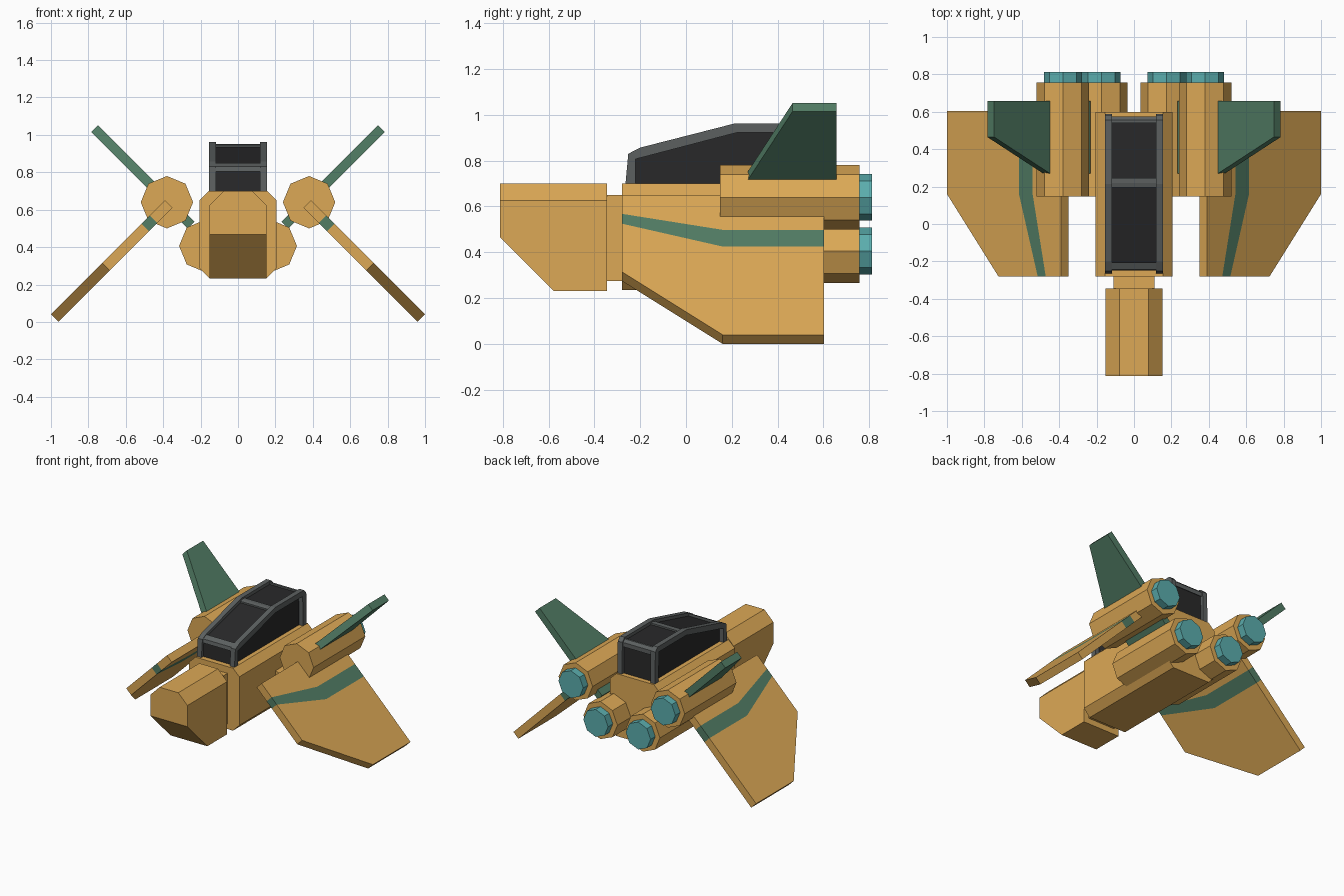
import bpy, bmesh, math
from mathutils import Vector

if "Cube" in bpy.data.objects:
    bpy.data.objects.remove(bpy.data.objects["Cube"])


def material(name, rgb):
    m = bpy.data.materials.new(name)
    m.diffuse_color = (*rgb, 1)
    m.use_nodes = True
    m.node_tree.nodes["Principled BSDF"].inputs["Base Color"].default_value = m.diffuse_color
    return m


TAN = material("tan hull", (0.72, 0.395, 0.092))
GREEN = material("dark green", (0.084, 0.205, 0.13))
TEAL = material("teal engine", (0.105, 0.42, 0.42))
GREY = material("frame grey", (0.107, 0.118, 0.118))
GLASS = material("dark glass", (0.022, 0.022, 0.023))


def finish(name, bm, mats, mirror=False):
    bmesh.ops.recalc_face_normals(bm, faces=bm.faces)
    me = bpy.data.meshes.new(name)
    bm.to_mesh(me)
    bm.free()
    for m in mats:
        me.materials.append(m)
    ob = bpy.data.objects.new(name, me)
    bpy.context.collection.objects.link(ob)
    if mirror:
        ob.modifiers.new("mirror", 'MIRROR')
    return ob


def prism(name, pts, axis, a, b, mat, mirror=False, cut=None):
    """Extrude a profile along y (points are x,z) or along x (points are y,z)."""
    bm = bmesh.new()

    def co(p, d):
        return (p[0], d, p[1]) if axis == 'y' else (d, p[0], p[1])
    lo = [bm.verts.new(co(p, a)) for p in pts]
    hi = [bm.verts.new(co(p, b)) for p in pts]
    bm.faces.new(lo)
    bm.faces.new(hi[::-1])
    n = len(pts)
    for i in range(n):
        j = (i + 1) % n
        bm.faces.new((lo[i], hi[i], hi[j], lo[j]))
    if cut:
        geom = bm.verts[:] + bm.edges[:] + bm.faces[:]
        res = bmesh.ops.bisect_plane(bm, geom=geom, plane_co=cut[0], plane_no=cut[1],
                                     clear_outer=True)
        edges = [e for e in res['geom_cut'] if isinstance(e, bmesh.types.BMEdge)]
        bmesh.ops.contextual_create(bm, geom=edges)
    return finish(name, bm, [mat], mirror)


def octagon(cx, cz, r):
    return [(cx + r * math.cos(k * math.pi / 4), cz + r * math.sin(k * math.pi / 4))
            for k in range(8)]


def sym(half):
    """Mirror a half outline of x,z points into a full closed outline."""
    return half + [(-x, z) for x, z in reversed(half)]


# fuselage, neck and nose
prism("fuselage", sym([(0.155, 0.235), (0.207, 0.288), (0.207, 0.65), (0.155, 0.70)]),
      'y', -0.28, 0.60, TAN)
prism("neck", sym([(0.11, 0.275), (0.11, 0.65)]), 'y', -0.36, -0.27, TAN)
prism("nose", sym([(0.152, 0.232), (0.152, 0.625), (0.077, 0.70)]), 'y', -0.813, -0.345, TAN,
      cut=(Vector((0, -0.813, 0.467)), Vector((0, -1, -1)).normalized()))

# four engines with nozzles
for label, cx, cz in (("upper", 0.38, 0.64), ("lower", 0.175, 0.406)):
    prism(label + "_engines", octagon(cx, cz, 0.14), 'y', 0.148, 0.757, TAN, True)
    prism(label + "_nozzles", octagon(cx, cz, 0.102), 'y', 0.75, 0.813, TEAL, True)


def plate(name, rows, height, thick, mats, stripe=None):
    """Sloped plate from rows of (y, [x...]); height(x) gives z; a column may be striped."""
    bm = bmesh.new()
    grid = [[bm.verts.new((x, y, height(x))) for x in xs] for y, xs in rows]
    for r0, r1 in zip(grid, grid[1:]):
        for i in range(len(r0) - 1):
            f = bm.faces.new((r0[i], r0[i + 1], r1[i + 1], r1[i]))
            f.material_index = 1 if i == stripe else 0
    ob = finish(name, bm, mats)
    s = ob.modifiers.new("thickness", 'SOLIDIFY')
    s.thickness = thick
    s.offset = 0
    ob.modifiers.new("mirror", 'MIRROR')
    return ob


# lower wings with stripe
plate("wings", [(-0.28, [0.37, 0.452, 0.495, 0.705]),
                (0.16, [0.37, 0.522, 0.595, 0.98]),
                (0.603, [0.37, 0.522, 0.595, 0.98])],
      lambda x: 1.0 - x, 0.0566, [TAN, GREEN], stripe=1)

# upper fins
bm = bmesh.new()
outline = [(0.25, 0.27), (0.467, 0.27), (0.766, 0.465), (0.766, 0.657), (0.25, 0.657)]
bm.faces.new([bm.verts.new((x, y, x + 0.267)) for x, y in outline])
fins = finish("upper_fins", bm, [GREEN])
mod = fins.modifiers.new("thickness", 'SOLIDIFY')
mod.thickness, mod.offset = 0.052, 0
fins.modifiers.new("mirror", 'MIRROR')

# canopy glass and side frames
outer = [(-0.265, 0.69), (-0.252, 0.83), (-0.2, 0.857), (0.215, 0.963),
         (0.555, 0.963), (0.582, 0.935), (0.588, 0.69)]
inner = [(0.545, 0.69), (0.54, 0.922), (0.22, 0.922), (-0.22, 0.807), (-0.22, 0.69)]
glass = [(-0.242, 0.69), (-0.235, 0.812), (-0.2, 0.833), (0.215, 0.939),
         (0.545, 0.939), (0.56, 0.925), (0.565, 0.69)]
prism("canopy_glass", glass, 'x', -0.122, 0.122, GLASS)
prism("canopy_side_frames", outer + inner, 'x', 0.117, 0.155, GREY, True)

# canopy cross bars
bars = {
    "front_bar": [(-0.248, 0.805), (-0.243, 0.832), (-0.205, 0.85), (-0.205, 0.82)],
    "middle_bar": [(0.195, 0.925), (0.195, 0.945), (0.218, 0.951), (0.245, 0.951), (0.245, 0.925)],
    "rear_bar": [(0.54, 0.92), (0.54, 0.951), (0.555, 0.951), (0.574, 0.932), (0.574, 0.90)],
}
for name, pts in bars.items():
    prism("canopy_" + name, pts, 'x', -0.12, 0.12, GREY)
